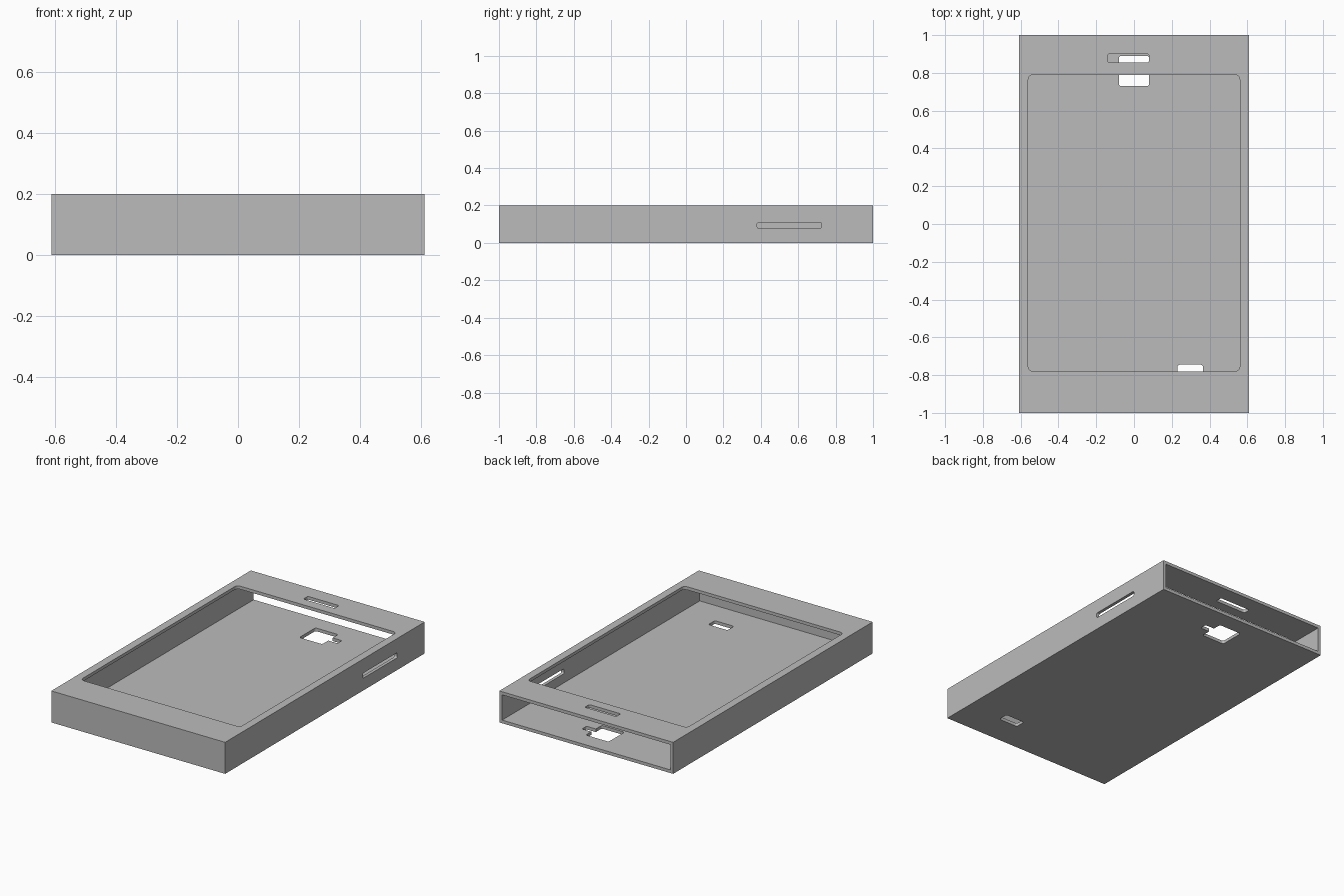
import bpy, bmesh
from mathutils import Vector

default = bpy.data.objects.get("Cube")
if default:
    bpy.data.objects.remove(default, do_unlink=True)

# Overall dimensions
HALF_W, HALF_L, HEIGHT, WALL = 0.61, 1.0, 0.2, 0.02

grey = bpy.data.materials.new("shell_grey")
grey.use_nodes = True
colour = (0.5, 0.5, 0.5, 1)
grey.diffuse_color = colour
grey.node_tree.nodes["Principled BSDF"].inputs["Base Color"].default_value = colour


def block(name, low, high, radius=0.0, axis=2):
    """Box between two corners, with the edges along one axis rounded."""
    low, high = Vector(low), Vector(high)
    bm = bmesh.new()
    bmesh.ops.create_cube(bm, size=1)
    for v in bm.verts:
        v.co = (low + high) / 2 + v.co * (high - low)
    if radius:
        edges = [e for e in bm.edges
                 if abs((e.verts[0].co - e.verts[1].co).normalized()[axis]) > 0.9]
        bmesh.ops.bevel(bm, geom=edges, offset=radius, segments=5,
                        profile=0.5, affect='EDGES')
    bmesh.ops.recalc_face_normals(bm, faces=bm.faces)
    mesh = bpy.data.meshes.new(name)
    bm.to_mesh(mesh)
    bm.free()
    mesh.materials.append(grey)
    obj = bpy.data.objects.new(name, mesh)
    bpy.context.collection.objects.link(obj)
    return obj


def cut(body, *args, **kwargs):
    """Subtract a rounded block from the body and remove the cutter."""
    cutter = block(*args, **kwargs)
    cutter.hide_render = True
    mod = body.modifiers.new("cut", 'BOOLEAN')
    mod.operation, mod.solver, mod.object = 'DIFFERENCE', 'EXACT', cutter
    bpy.context.view_layer.objects.active = body
    bpy.ops.object.modifier_apply(modifier=mod.name)
    bpy.data.objects.remove(cutter, do_unlink=True)


# Outer shell
shell = block("case_shell", (-HALF_W, -HALF_L, 0), (HALF_W, HALF_L, HEIGHT))

# Cavity, open at the back end
cut(shell, "cavity", (WALL - HALF_W, WALL - HALF_L, WALL),
    (HALF_W - WALL, HALF_L + 0.1, HEIGHT - WALL))

# Screen window and earpiece slot in the top panel
TOP = (0.15, 0.25)
cut(shell, "screen_window", (-0.56, -0.78, TOP[0]), (0.56, 0.79, TOP[1]), radius=0.025)
cut(shell, "earpiece_slot", (-0.14, 0.855, TOP[0]), (0.08, 0.9, TOP[1]), radius=0.01)

# Camera opening with flash tab, and speaker slot, in the bottom panel
BASE = (-0.05, 0.05)
cut(shell, "camera_hole", (-0.08, 0.73, BASE[0]), (0.08, 0.89, BASE[1]), radius=0.012)
cut(shell, "flash_tab", (0.0, 0.79, BASE[0] - 0.01), (0.145, 0.835, BASE[1] + 0.01), radius=0.01)
cut(shell, "speaker_slot", (0.23, -0.81, BASE[0]), (0.365, -0.745, BASE[1]), radius=0.012)

# Button slot in the left side wall
cut(shell, "button_slot", (0.55, 0.38, 0.078), (0.65, 0.725, 0.11), radius=0.01, axis=0)

# Smooth corner arcs with crisp edges
bpy.ops.object.select_all(action='DESELECT')
shell.select_set(True)
bpy.context.view_layer.objects.active = shell
bpy.ops.object.shade_smooth_by_angle(angle=0.5)
